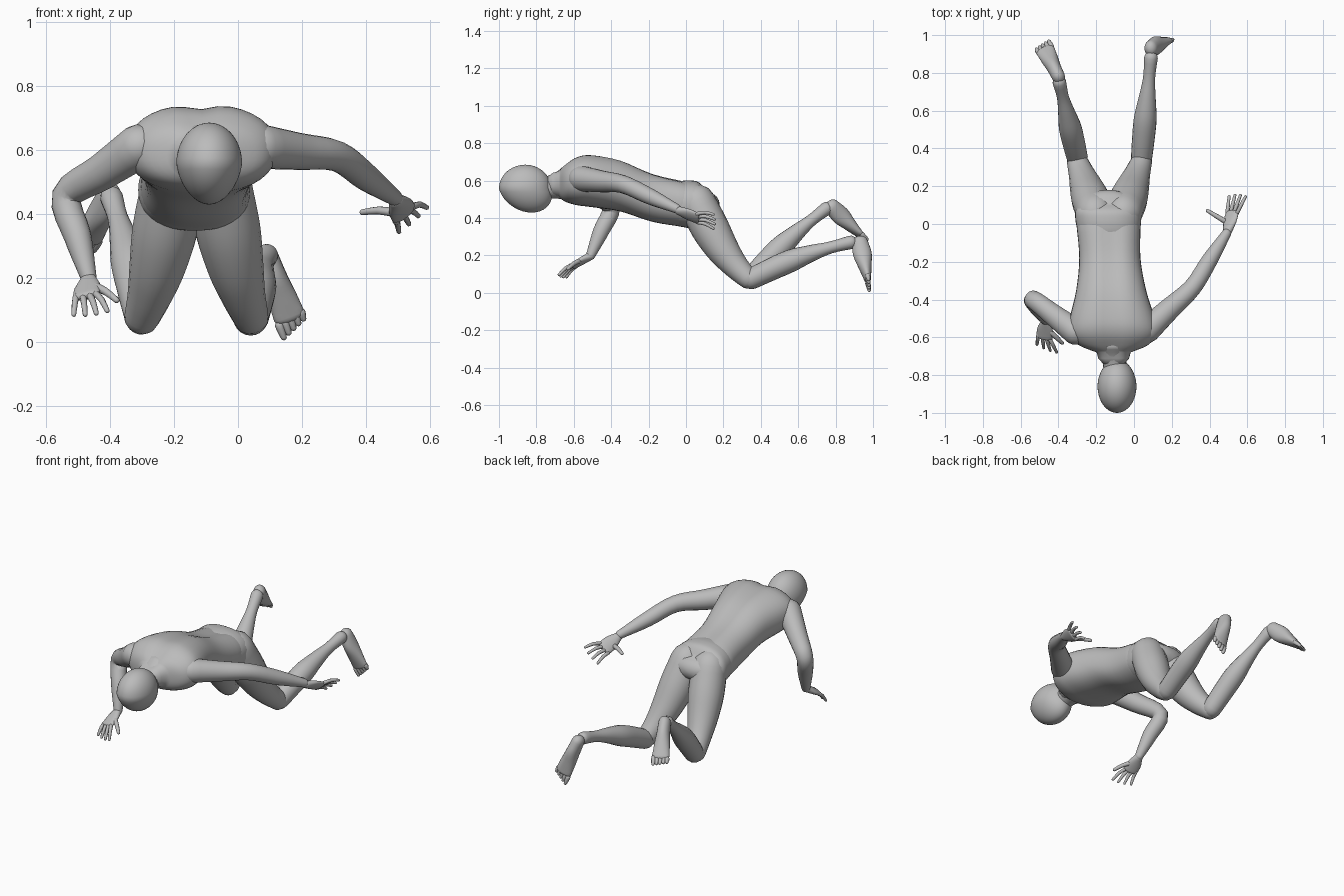
import bpy, bmesh, math
from mathutils import Vector

cube = bpy.data.objects.get("Cube")
if cube:
    bpy.data.objects.remove(cube)

grey = bpy.data.materials.new("plain_grey")
grey.use_nodes = True
COLOUR = (0.5, 0.5, 0.5, 1)
grey.diffuse_color = COLOUR
grey.node_tree.nodes["Principled BSDF"].inputs["Base Color"].default_value = COLOUR


def finish(name, bm):
    bmesh.ops.recalc_face_normals(bm, faces=bm.faces)
    mesh = bpy.data.meshes.new(name)
    bm.to_mesh(mesh)
    bm.free()
    mesh.materials.append(grey)
    mesh.shade_smooth()
    obj = bpy.data.objects.new(name, mesh)
    bpy.context.collection.objects.link(obj)


def spline(a, b, c, d, t):
    slope_in, slope_out = (c - a) / 2, (d - b) / 2
    bend = 3 * (c - b) - 2 * slope_in - slope_out
    return b + t * (slope_in + t * (bend + t * (c - b - slope_in - bend)))


def loft(name, points, widths, depths=None, side=(1, 0, 0), axis=None,
         power=2, segs=20, steps=4, shape=None):
    """Skin of oval rings along a smooth path, with rounded ends."""
    keys = [Vector((*p, w, d)) for p, w, d in zip(points, widths, depths or widths)]
    ends = [2 * keys[0] - keys[1]] + keys + [2 * keys[-1] - keys[-2]]
    path = [spline(*ends[i:i + 4], k / steps)
            for i in range(len(keys) - 1) for k in range(steps)] + [keys[-1]]
    rings = []
    for i, p in enumerate(path):
        before, after = path[max(i - 1, 0)], path[min(i + 1, len(path) - 1)]
        t = Vector(axis) if axis else (after.xyz - before.xyz).normalized()
        rings.append((p.xyz, t, p[3], p[4]))

    def cap(ring, sign):
        centre, t, w, d = ring
        angles = [math.radians(v) for v in (25, 50, 70, 85)]
        return [(centre + t * sign * min(w, d) * math.sin(v), t, w * math.cos(v), d * math.cos(v))
                for v in angles]

    rings = cap(rings[0], -1)[::-1] + rings + cap(rings[-1], 1)
    bm = bmesh.new()
    loops = []
    for centre, t, w, d in rings:
        u = Vector(side)
        u = (u - t * u.dot(t)).normalized()
        v = u.cross(t)
        loop = []
        for k in range(segs):
            angle = math.tau * k / segs
            c, s = math.cos(angle), math.sin(angle)
            x = math.copysign(abs(c) ** (2 / power), c) * w
            y = math.copysign(abs(s) ** (2 / power), s) * d
            loop.append(bm.verts.new(centre + u * x + v * y))
        loops.append(loop)
    for a, b in zip(loops, loops[1:]):
        for k in range(segs):
            j = (k + 1) % segs
            bm.faces.new((a[k], a[j], b[j], b[k]))
    bm.faces.new(loops[0])
    bm.faces.new(loops[-1])
    if shape:
        for vert in bm.verts:
            shape(vert.co)
    finish(name, bm)


def limb(name, start, end, radii, sag):
    """Limb between two joints, bowed up or down along its middle."""
    start, end = Vector(start), Vector(end)
    points = []
    for i in range(len(radii)):
        t = i / (len(radii) - 1)
        points.append(start.lerp(end, t) + Vector((0, 0, sag * math.sin(math.pi * t))))
    loft(name, points, radii)


def digit(name, root, tip, radius, bend):
    """Finger or toe, bent a little at the middle."""
    middle = (root + tip) / 2 + bend
    loft(name, [root, middle, tip], [radius, radius * 0.9, radius * 0.7],
         side=(0.9, 0.1, 0.4), segs=8, steps=2)


def foot(name, heel, ball, side):
    heel, ball, side = Vector(heel), Vector(ball), Vector(side)
    points = [heel.lerp(ball, i / 3) for i in range(4)]
    loft(name + "_foot", points, [0.035, 0.038, 0.045, 0.05],
         [0.043, 0.05, 0.036, 0.02], side)
    ahead = (ball - heel).normalized()
    for i in range(5):
        root = ball + side * 0.02 * (i - 2) + ahead * 0.01
        tip = root + ahead * (0.04 - 0.005 * i)
        digit(f"{name}_toe_{i + 1}", root, tip, 0.014, Vector())


def arm(name, shoulder, elbow, wrist):
    s, e, w = Vector(shoulder), Vector(elbow), Vector(wrist)
    loft(name + "_arm", [s, (s + e) / 2, e, (e + w) / 2, w],
         [0.07, 0.058, 0.048, 0.043, 0.025], side=(e - s).cross(w - e))


def hand(name, wrist, knuckles, side, reach, thumb):
    """Flat palm, four fanned fingers and a thumb; side runs toward the last finger."""
    wrist, knuckles, side, reach = map(Vector, (wrist, knuckles, side, reach))
    middle = (wrist + knuckles) / 2
    loft(name + "_palm", [wrist, middle, knuckles], [0.025, 0.042, 0.044],
         [0.022, 0.018, 0.014], side)
    for i in range(4):
        fan = (i - 1.5) / 1.5
        root = knuckles + side * 0.035 * fan
        tip = knuckles + side * 0.058 * fan + reach * (1 - 0.1 * abs(fan))
        digit(f"{name}_finger_{i + 1}", root, tip, 0.011, Vector((0, 0, 0.008)))
    digit(name + "_thumb", middle - side * 0.025, Vector(thumb), 0.014, Vector((0, 0, 0.006)))


# Head: an egg narrowing toward the chin, face down
bm = bmesh.new()
bmesh.ops.create_icosphere(bm, subdivisions=4, radius=1)
for v in bm.verts:
    low = max(0, -v.co.z)
    v.co = Vector((-0.09 + v.co.x * 0.103 * (1 - 0.15 * low),
                   -0.86 + v.co.y * 0.14 + 0.035 * low, 0.557 + v.co.z * 0.128))
finish("head", bm)

# Neck
loft("neck", [(-0.1, -0.78, 0.555), (-0.105, -0.71, 0.57), (-0.11, -0.65, 0.59)],
     [0.06, 0.066, 0.09], axis=(0, 1, 0))


# Torso and pelvis, leaning slightly sideways, with a groove along the spine
def spine(co):
    if co.z > 0.56:
        co.z -= 0.016 * math.exp(-((co.x + 0.12) / 0.05) ** 2)


def trunk(name, stations, shape=None):
    points = [(-0.135 - 0.04 * y, y, z) for y, z, w, d in stations]
    loft(name, points, [s[2] for s in stations], [s[3] for s in stations],
         axis=(0, 1, 0), power=2.3, segs=36, shape=shape)


trunk("torso", [(-0.68, 0.585, 0.09, 0.075), (-0.64, 0.59, 0.185, 0.105),
                (-0.58, 0.6, 0.23, 0.132), (-0.5, 0.6, 0.225, 0.142),
                (-0.35, 0.575, 0.185, 0.14), (-0.18, 0.512, 0.162, 0.132),
                (0, 0.475, 0.17, 0.125)], spine)
trunk("pelvis", [(-0.03, 0.476, 0.167, 0.122), (0.02, 0.474, 0.174, 0.127),
                 (0.07, 0.475, 0.172, 0.115), (0.11, 0.47, 0.14, 0.07)])

# Thighs, mirrored about the body's own middle
for name, sign in (("left", 1), ("right", -1)):
    limb(name + "_thigh", (-0.13 + sign * 0.075, 0.06, 0.48), (-0.13 + sign * 0.17, 0.33, 0.078),
         [0.1, 0.102, 0.088, 0.07, 0.056], -0.045)

# Lower legs: the right one is raised higher
calf = [0.056, 0.06, 0.06, 0.045, 0.032, 0.036]
limb("left_shin", (0.04, 0.35, 0.075), (0.09, 0.88, 0.27), calf, 0.02)
limb("right_shin", (-0.3, 0.35, 0.08), (-0.395, 0.75, 0.45), calf, 0.02)
foot("left", (0.09, 0.93, 0.27), (0.16, 0.97, 0.08), (0.85, 0, 0.5))
foot("right", (-0.4, 0.78, 0.46), (-0.47, 0.92, 0.32), (-0.9, -0.35, 0))

# Arms: left reaches out and back, right folds down and forward
arm("left", (0.07, -0.56, 0.61), (0.31, -0.335, 0.58), (0.49, -0.05, 0.45))
arm("right", (-0.31, -0.57, 0.61), (-0.535, -0.4, 0.455), (-0.467, -0.51, 0.2))
hand("left", (0.495, -0.04, 0.44), (0.52, 0.06, 0.4), (0.75, 0, 0.65),
     (0.03, 0.095, -0.02), (0.39, 0.07, 0.405))
hand("right", (-0.467, -0.515, 0.195), (-0.475, -0.6, 0.145), (-0.9, 0.35, -0.1),
     (0.015, -0.065, -0.06), (-0.38, -0.63, 0.13))
